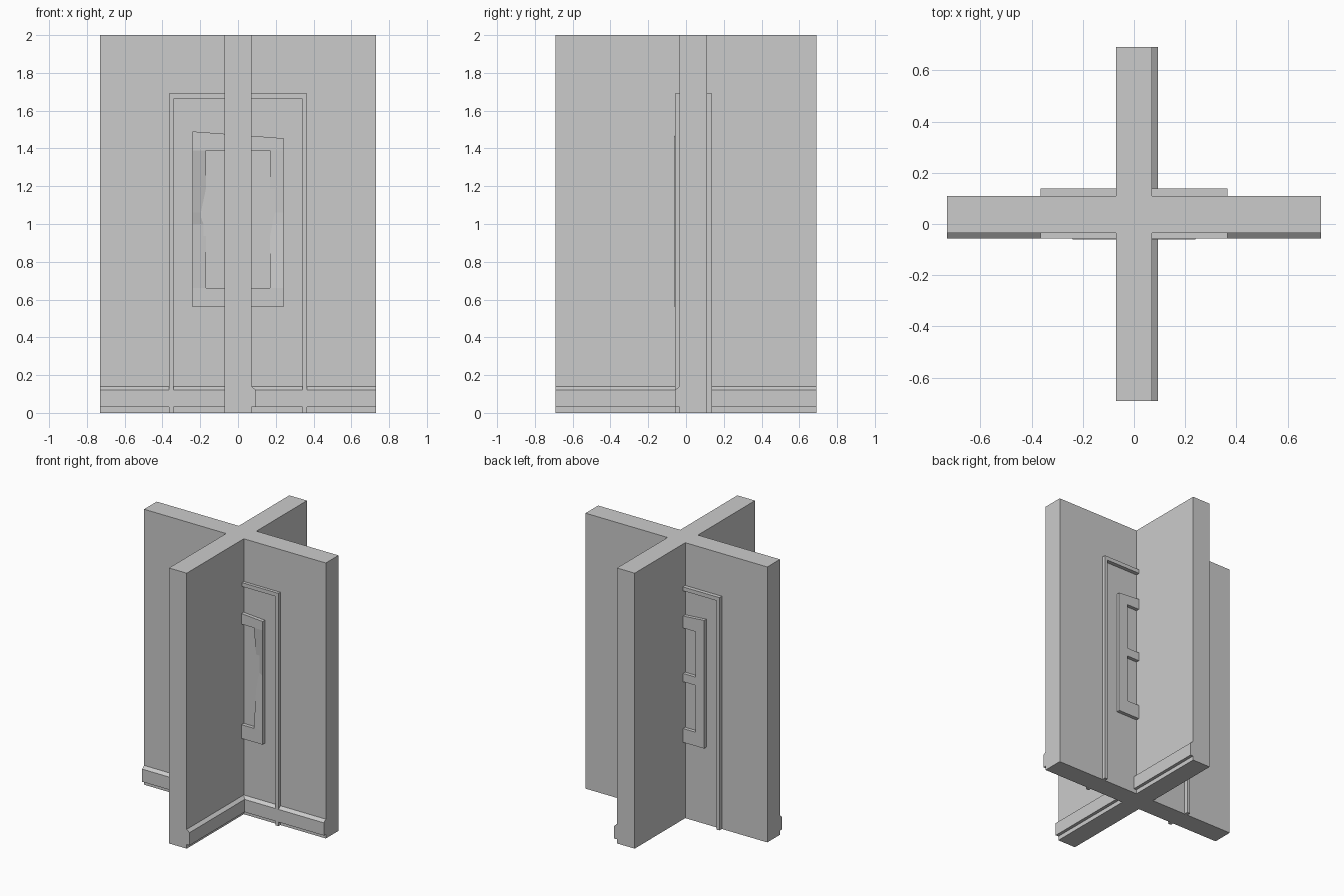
import bpy, bmesh
from mathutils import Vector

if "Cube" in bpy.data.objects:
    bpy.data.objects.remove(bpy.data.objects["Cube"])


def make_object(name, bm):
    bmesh.ops.recalc_face_normals(bm, faces=bm.faces)
    mesh = bpy.data.meshes.new(name)
    bm.to_mesh(mesh)
    bm.free()
    obj = bpy.data.objects.new(name, mesh)
    bpy.context.collection.objects.link(obj)
    return obj


def prism(name, outline, direction):
    """Extrude a closed 3D outline along a direction."""
    bm = bmesh.new()
    face = bm.faces.new([bm.verts.new(p) for p in outline])
    ext = bmesh.ops.extrude_face_region(bm, geom=[face])
    bmesh.ops.translate(bm, vec=Vector(direction),
                        verts=[g for g in ext["geom"] if isinstance(g, bmesh.types.BMVert)])
    # extrusion keeps the source face as the first cap
    return make_object(name, bm)


X, Y, H = 0.73, 0.69, 2.0          # wall half lengths and height
W = 0.071                          # half thickness of the cross wall
FRONT, BACK = -0.035, 0.11         # faces of the door wall

# Crossed walls as one plus-shaped prism
plus = [(-X, FRONT), (-W, FRONT), (-W, -Y), (W, -Y), (W, FRONT), (X, FRONT),
        (X, BACK), (W, BACK), (W, Y), (-W, Y), (-W, BACK), (-X, BACK)]
prism("crossed_walls", [(x, y, 0) for x, y in plus], (0, 0, H))

# Baseboards: chamfered top, raised above the floor
board = [(-0.01, 0.03), (0.0225, 0.03), (0.0225, 0.122), (0, 0.14), (-0.01, 0.14)]
prism("front_baseboard", [(-X, FRONT - d, z) for d, z in board], (2 * X, 0, 0))
prism("side_baseboard", [(W + d, -Y, z) for d, z in board], (0, 2 * Y, 0))

# Door casing: an upside-down U running through the wall
casing = [(-0.365, 0), (-0.342, 0), (-0.342, 1.662), (0.342, 1.662),
          (0.342, 0), (0.365, 0), (0.365, 1.69), (-0.365, 1.69)]
prism("door_casing", [(x, -0.057, z) for x, z in casing], (0, 0.195, 0))


# Two-pane frame: grid with two openings, crooked top, sunken middle at the front
def window_frame():
    xs = [-0.24, -0.17, 0.17, 0.24]
    zs = [0.56, 0.66, 1.0, 1.06, 1.39, 1.49]
    front_y, back_y = -0.061, 0.135
    sunk = {2: -0.029, 3: -0.019}
    bm = bmesh.new()
    layers = []
    for layer in (0, 1):
        grid = {}
        for i, x in enumerate(xs):
            for j, z in enumerate(zs):
                if j == 5:
                    z -= 0.036 * (x + 0.24) / 0.48
                y = back_y if layer else front_y
                if not layer and i in (1, 2):
                    y = sunk.get(j, y)
                grid[i, j] = bm.verts.new((x, y, z))
        layers.append(grid)
    cells = {(i, j) for i in range(3) for j in range(5)} - {(1, 1), (1, 3)}
    for i, j in cells:
        ring = [(i, j), (i + 1, j), (i + 1, j + 1), (i, j + 1)]
        for grid in layers:
            bm.faces.new([grid[k] for k in ring])
        # side faces wherever the neighbouring cell is empty
        for n, (di, dj) in enumerate([(0, -1), (1, 0), (0, 1), (-1, 0)]):
            if (i + di, j + dj) not in cells:
                a, b = ring[n], ring[(n + 1) % 4]
                bm.faces.new([layers[0][a], layers[0][b], layers[1][b], layers[1][a]])
    make_object("door_window_frame", bm)


window_frame()
